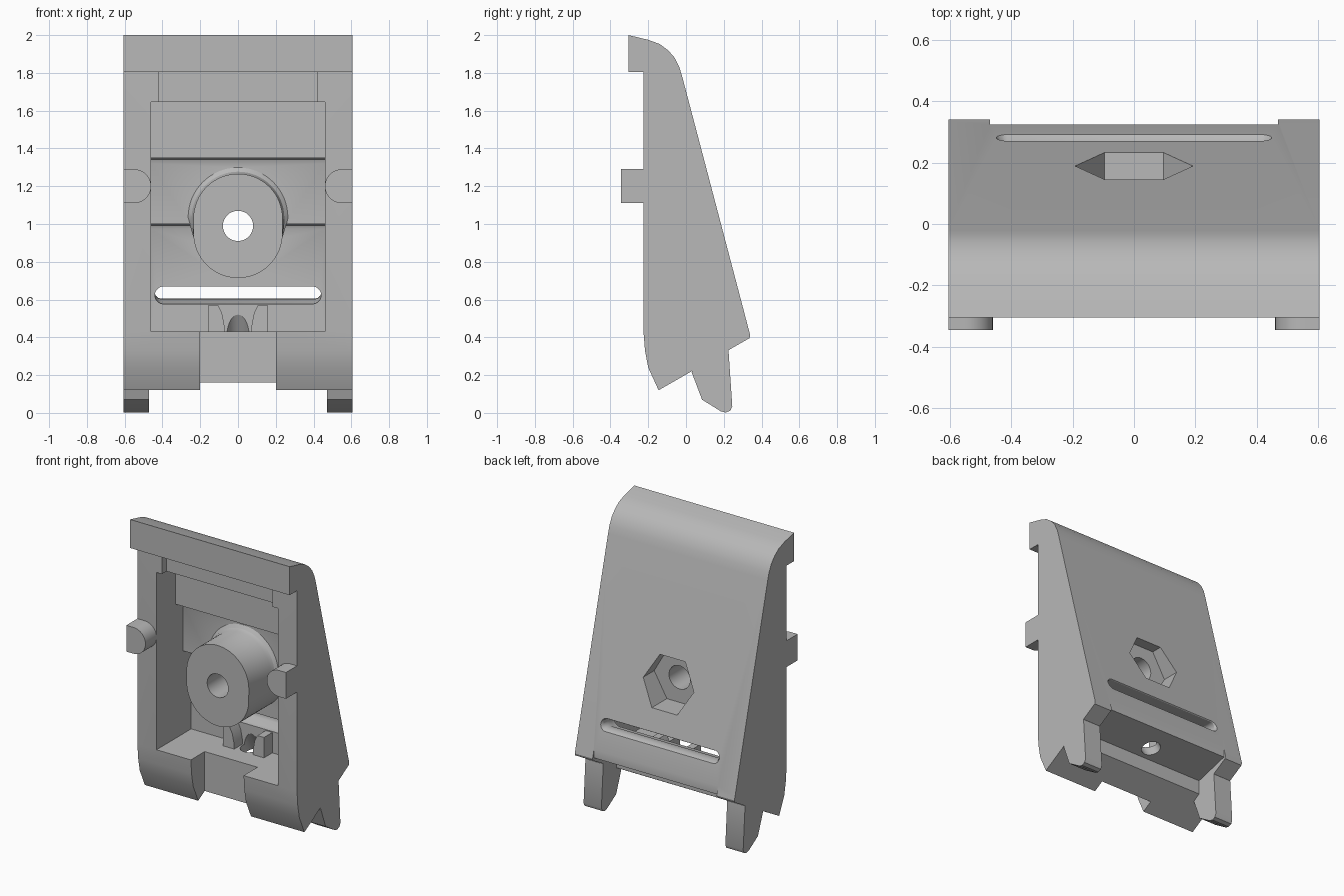
import bpy, bmesh, math
from mathutils import Vector

cube = bpy.data.objects.get("Cube")
if cube:
    bpy.data.objects.remove(cube, do_unlink=True)

grey = bpy.data.materials.new("plain grey")
grey.use_nodes = True
GREY = (0.48, 0.48, 0.48, 1)
grey.diffuse_color = GREY
grey.node_tree.nodes["Principled BSDF"].inputs["Base Color"].default_value = GREY


def loft(name, rings):
    """Closed solid through rings of equal point count."""
    bm = bmesh.new()
    loops = [[bm.verts.new(p) for p in ring] for ring in rings]
    for a, b in zip(loops, loops[1:]):
        for i in range(len(a)):
            j = (i + 1) % len(a)
            bm.faces.new((a[i], a[j], b[j], b[i]))
    bm.faces.new(loops[0])
    bm.faces.new(loops[-1])
    bmesh.ops.recalc_face_normals(bm, faces=bm.faces)
    mesh = bpy.data.meshes.new(name)
    bm.to_mesh(mesh)
    bm.free()
    mesh.materials.append(grey)
    obj = bpy.data.objects.new(name, mesh)
    bpy.context.collection.objects.link(obj)
    return obj


def side_prism(name, yz, x0, x1):
    return loft(name, [[(x, y, z) for y, z in yz] for x in (x0, x1)])


def front_prism(name, xz, y0, y1):
    return loft(name, [[(x, y, z) for x, z in xz] for y in (y0, y1)])


def box(name, x, y0, y1, z0, z1):
    return side_prism(name, [(y0, z0), (y1, z0), (y1, z1), (y0, z1)], -x, x)


def circle(r, z, n=32):
    return [(r * math.cos(math.tau * i / n), z + r * math.sin(math.tau * i / n)) for i in range(n)]


def boolean(target, tool, operation="DIFFERENCE"):
    mod = target.modifiers.new("cut", "BOOLEAN")
    mod.operation = operation
    mod.solver = "EXACT"
    mod.object = tool
    bpy.context.view_layer.update()
    graph = bpy.context.evaluated_depsgraph_get()
    mesh = bpy.data.meshes.new_from_object(target.evaluated_get(graph))
    target.modifiers.remove(mod)
    target.data = mesh
    bpy.data.objects.remove(tool, do_unlink=True)


def back_y(z):
    """Depth of the sloping back at a height."""
    return -0.02 + (1.78 - z) * 0.263


W = 0.605

# Wedge-shaped housing with a curved top
body = side_prism("housing", [
    (-0.305, 2.0), (-0.305, 1.805), (-0.225, 1.805), (-0.225, 0.43), (-0.217, 0.33),
    (-0.2, 0.24), (-0.145, 0.12), (0.335, 0.395), (0.34, 0.41), (0.335, 0.43),
    (-0.02, 1.78), (-0.035, 1.83), (-0.06, 1.88), (-0.095, 1.92), (-0.14, 1.953),
    (-0.2, 1.975)], -W, W)

# Stepped cavity, shallow recess, front notch and rear underside pocket
boolean(body, side_prism("cavity", [
    (-0.3, 0.43), (0.15, 0.43), (0.15, 0.975), (0.142, 0.993), (0.125, 1.0), (0.06, 1.0),
    (0.06, 1.32), (0.052, 1.342), (0.035, 1.35), (-0.02, 1.35), (-0.02, 1.645),
    (-0.3, 1.645)], -0.46, 0.46))
boolean(body, box("recess", 0.42, -0.3, -0.175, 1.6, 1.805))
boolean(body, box("notch", 0.2, -0.4, -0.075, 0.05, 0.45))
boolean(body, side_prism("pocket", [
    (0.08, 0.1), (0.08, 0.345), (0.325, 0.41), (0.325, 0.47), (0.5, 0.47), (0.5, 0.1)],
    -0.47, 0.47))

# Screw boss with a flared upper root
outline = [(x, z + math.copysign(0.04, z - 0.99)) for x, z in circle(0.236, 0.99, 64)]


def flare(k):
    return [(x * k, 0.99 + (z - 0.99) * k) if z > 1.0 else (x, z) for x, z in outline]


rings = [[(x, y, z) for x, z in flare(k)]
         for y, k in ((-0.22, 1), (0.02, 1), (0.045, 1.04), (0.062, 1.13))]
rings.append([(x, back_y(z) - 0.02, z) for x, z in flare(1.13)])
boolean(body, loft("boss", rings), "UNION")

# Screw hole and hexagonal nut pocket
boolean(body, front_prism("screw_hole", circle(0.08, 0.99), -0.5, 0.5))
boolean(body, front_prism("nut_pocket", circle(0.192, 0.985, 6), 0.07, 0.5))


# Long strap slot, widening at the rear
def slot_ring(y, z0, z1, half):
    r = (z1 - z0) / 2
    return [(x + math.copysign(half - r, x), y, z)
            for x, z in circle(r, (z0 + z1) / 2, 22)]


boolean(body, loft("slot", [
    slot_ring(0.1, 0.57, 0.67, 0.44), slot_ring(0.18, 0.58, 0.67, 0.44),
    slot_ring(0.22, 0.603, 0.67, 0.44), slot_ring(0.265, 0.605, 0.672, 0.44),
    slot_ring(0.29, 0.595, 0.69, 0.455), slot_ring(0.34, 0.56, 0.74, 0.48)]))

# Slanted drain hole through the floor
axis = Vector((0, -0.5, 0.866))
across = Vector((0, 0.866, 0.5))
centre = Vector((0, 0.15, 0.4))
boolean(body, loft("drain_hole", [
    [centre + axis * t + Vector((u, 0, 0)) + across * v for u, v in circle(0.06, 0)]
    for t in (-0.2, 0.2)]))
parts = [body]

# Mirrored parts: legs, side clips and guide posts
for side, label in ((1, "left"), (-1, "right")):
    parts.append(side_prism(label + "_leg", [
        (0.03, 0.215), (0.085, 0.07), (0.185, 0.008), (0.21, 0.002), (0.235, 0.012),
        (0.245, 0.035), (0.225, 0.33), (0.2, 0.36), (0.05, 0.26)], side * 0.47, side * W))

    tip = [(0.55 - 0.09 * math.sin(a), 1.2 + 0.09 * math.cos(a))
           for a in [math.pi * i / 16 for i in range(17)]]
    clip = [(W, 1.29)] + tip + [(W, 1.11)]
    parts.append(front_prism(label + "_clip", [(x * side, z) for x, z in clip], -0.345, -0.2))

    post = [(0.07, 0.42), (0.073, 0.47), (0.085, 0.53), (0.105, 0.57), (0.155, 0.57), (0.155, 0.42)]
    parts.append(front_prism(label + "_guide_post", [(x * side, z) for x, z in post], 0.06, 0.17))

# Smooth curved surfaces, keep hard edges
bpy.ops.object.select_all(action="DESELECT")
for part in parts:
    part.select_set(True)
bpy.context.view_layer.objects.active = body
bpy.ops.object.shade_smooth_by_angle(angle=math.radians(30))
